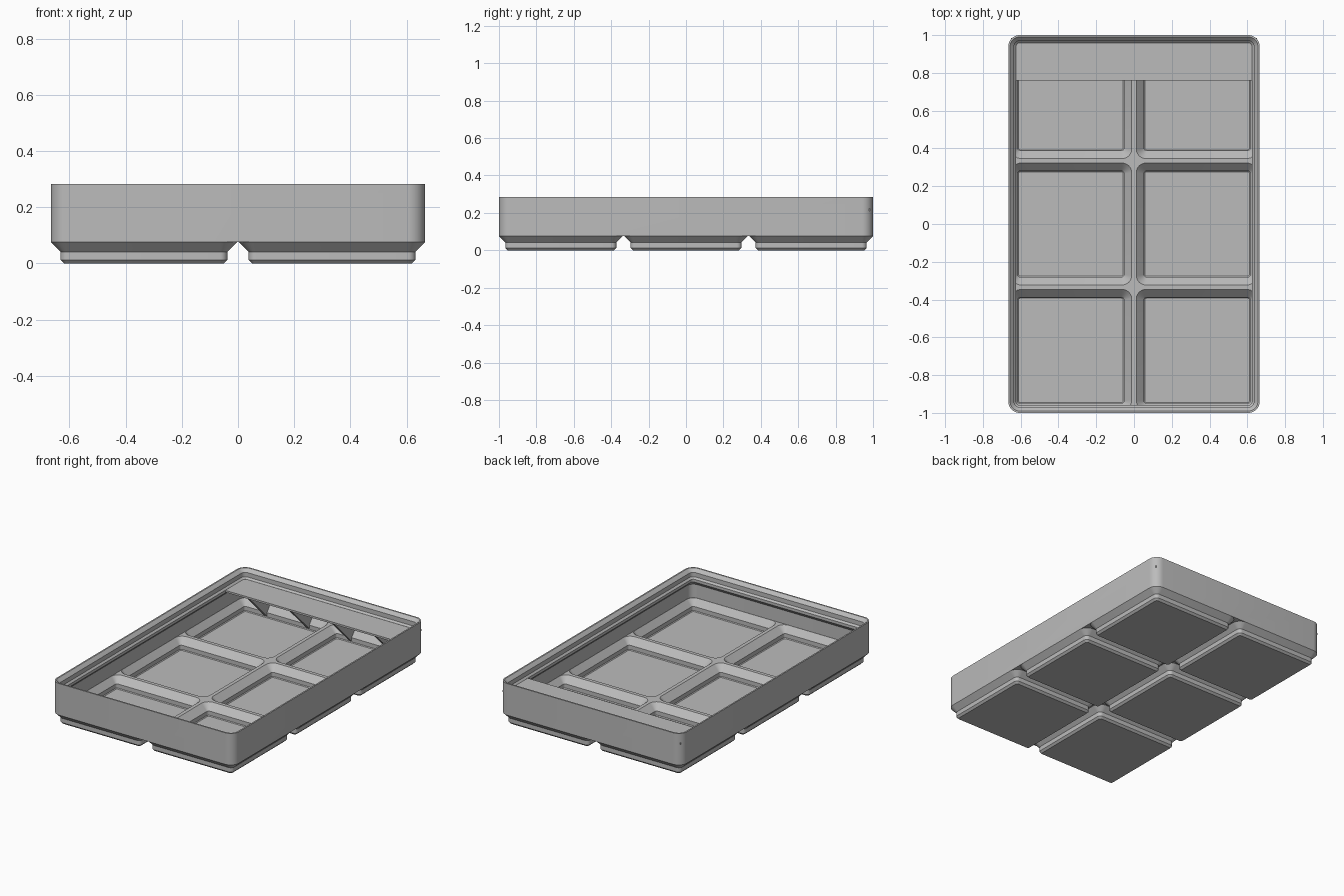
import bpy, bmesh, math
from mathutils import Vector

default = bpy.data.objects.get("Cube")
if default:
    bpy.data.objects.remove(default, do_unlink=True)

# All dimensions below are in millimetres and scaled on creation
S = 2 / 125.5
CELL, WALL, SEG = 42, 0.95, 8
HX, HY = 41.75, 62.75

grey = bpy.data.materials.new("plain_grey")
grey.use_nodes = True
COLOR = (0.5, 0.5, 0.5, 1)
grey.diffuse_color = COLOR
grey.node_tree.nodes["Principled BSDF"].inputs["Base Color"].default_value = COLOR


def finish(name, bm):
    bmesh.ops.recalc_face_normals(bm, faces=bm.faces)
    mesh = bpy.data.meshes.new(name)
    bm.to_mesh(mesh)
    bm.free()
    mesh.materials.append(grey)
    ob = bpy.data.objects.new(name, mesh)
    bpy.context.collection.objects.link(ob)
    return ob


def add_ring(bm, x0, x1, y0, y1, r, z):
    """Rounded rectangle of vertices, counter-clockwise."""
    verts = []
    corners = [(x1 - r, y1 - r), (x0 + r, y1 - r), (x0 + r, y0 + r), (x1 - r, y0 + r)]
    for q, (cx, cy) in enumerate(corners):
        for i in range(SEG + 1):
            a = (q + i / SEG) * math.pi / 2
            p = Vector((cx + r * math.cos(a), cy + r * math.sin(a), z))
            verts.append(bm.verts.new(p * S))
    return verts


def loft(bm, rings):
    """Closed solid through a stack of rounded rectangles."""
    loops = [add_ring(bm, *ring) for ring in rings]
    n = len(loops[0])
    for a, b in zip(loops, loops[1:]):
        for i in range(n):
            j = (i + 1) % n
            bm.faces.new((a[i], a[j], b[j], b[i]))
    bm.faces.new(loops[0][::-1])
    bm.faces.new(loops[-1])


def inset_ring(d, z):
    """Ring at distance d inside the outer wall."""
    return (d - HX, HX - d, d - HY, HY - d, max(3.75 - d, 0.8), z)


def cell_ring(cx, cy, half, r, z, limit):
    """Ring around a grid cell, kept inside the wall by the limit inset."""
    lx, ly = HX - limit, HY - limit
    return (max(cx - half, -lx), min(cx + half, lx),
            max(cy - half, -ly), min(cy + half, ly), r, z)


def cells():
    return [((i - 0.5) * CELL, (j - 1) * CELL) for i in range(2) for j in range(3)]


def cell_solids(name, profile, limit):
    bm = bmesh.new()
    for cx, cy in cells():
        loft(bm, [cell_ring(cx, cy, h, r, z, limit) for h, r, z in profile])
    return finish(name, bm)


def boolean(target, tool, operation):
    mod = target.modifiers.new(operation.lower(), 'BOOLEAN')
    mod.operation, mod.solver, mod.object = operation, 'EXACT', tool
    bpy.context.view_layer.objects.active = target
    bpy.ops.object.modifier_apply(modifier=mod.name)
    bpy.data.objects.remove(tool, do_unlink=True)


# Outer tray body
bm = bmesh.new()
loft(bm, [inset_ring(0, 4.75), inset_ring(0, 17.8)])
tray = finish("tray", bm)

# Stepped feet, one below each cell
feet = cell_solids("feet", [(17.8, 0.8, 0), (18.6, 1.6, 0.8), (18.6, 1.6, 2.6),
                            (20.75, 3.75, 4.75), (20.25, 3.25, 5.2)], 0)
boolean(tray, feet, 'UNION')

# Hollow interior with the stacking lip
bm = bmesh.new()
loft(bm, [inset_ring(d, z) for d, z in
          [(WALL, 5.6), (WALL, 11.2), (2.6, 12.85), (2.6, 14), (1.9, 14.7),
           (1.9, 16.5), (0.6, 17.8), (0.6, 19)]])
boolean(tray, finish("interior_cutter", bm), 'DIFFERENCE')

# Recessed pans that leave thin ridges between the cells
pans = cell_solids("pan_cutter", [(17.35, 0.6, 1), (17.65, 0.9, 1.3), (17.65, 0.9, 3),
                                  (20.25, 3.2, 5.6), (20.25, 3.2, 7)], WALL + 0.05)
boolean(tray, pans, 'DIFFERENCE')


def prism(name, outline, x0, x1):
    """Extrude a (y, z) outline from x0 to x1."""
    bm = bmesh.new()
    face = bm.faces.new([bm.verts.new(Vector((x0, y, z)) * S) for y, z in outline])
    new = bmesh.ops.extrude_face_region(bm, geom=[face])["geom"]
    bmesh.ops.translate(bm, vec=(S * (x1 - x0), 0, 0),
                        verts=[v for v in new if isinstance(v, bmesh.types.BMVert)])
    return finish(name, bm)


# Label shelf across the back and its sloping gussets
INNER = HX - WALL
prism("label_shelf", [(47.6, 13.2), (61.8, 13.2), (61.8, 13.98), (47.6, 13.98)],
      -INNER, INNER)
for i in range(4):
    x = (i - 1.5) * 19.4
    prism(f"shelf_gusset_{i + 1}",
          [(47.8, 13.4), (59.6, 1.6), (61.8, 5.5), (61.8, 13.4)], x - 0.6, x + 0.6)

# Smooth the rounded corners and keep the steps crisp
bpy.ops.object.select_all(action='DESELECT')
tray.select_set(True)
bpy.context.view_layer.objects.active = tray
bpy.ops.object.shade_smooth_by_angle(angle=math.radians(30))
